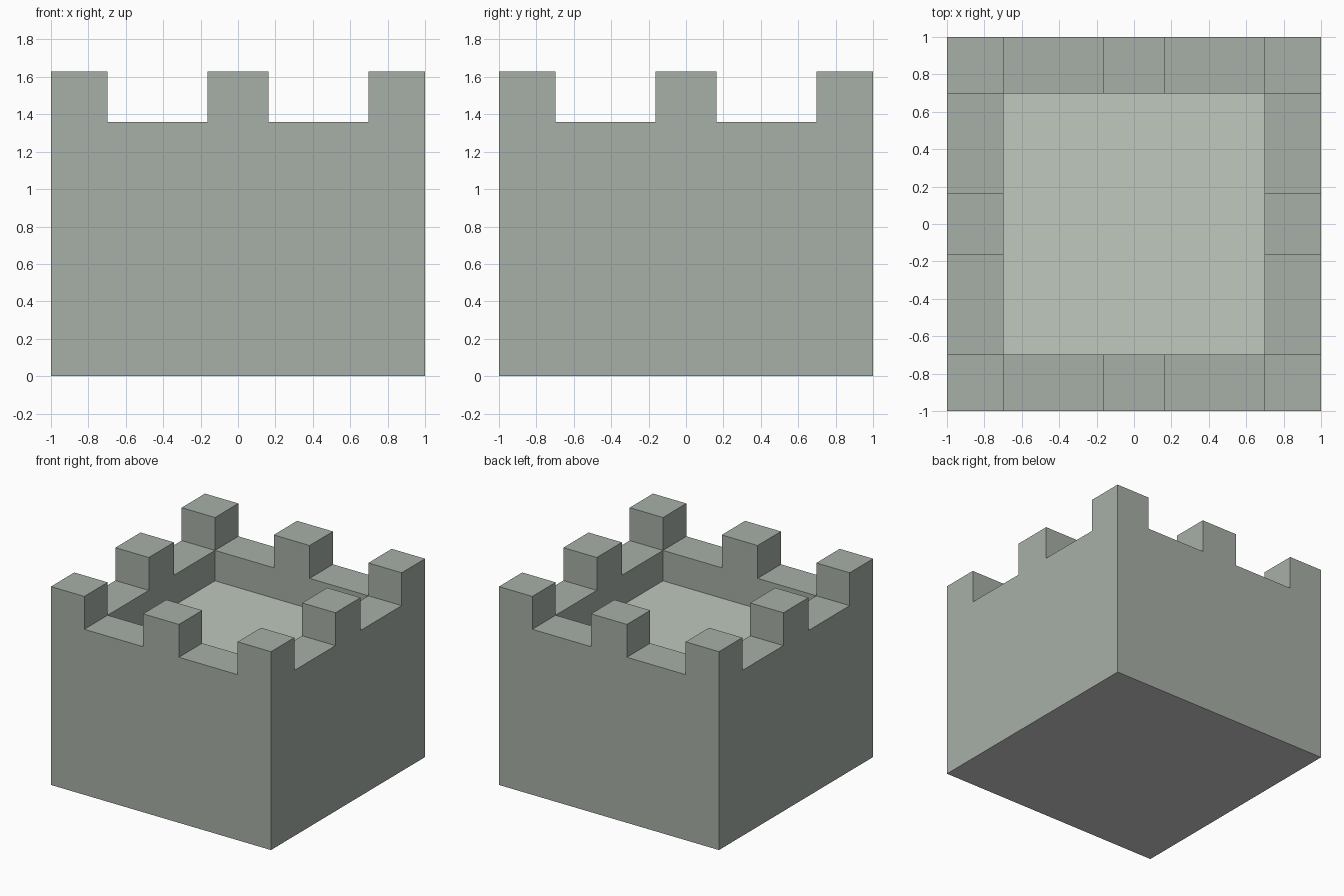
import bpy, bmesh, math

if "Cube" in bpy.data.objects:
    bpy.data.objects.remove(bpy.data.objects["Cube"])

HALF, INNER, MERLON = 1.0, 0.697, 0.163      # outer wall, inner wall, half merlon width
FLOOR_Z, WALL_Z, TOP_Z = 1.11, 1.36, 1.63


def material(name, rgb):
    m = bpy.data.materials.new(name)
    m.diffuse_color = (*rgb, 1)
    m.use_nodes = True
    m.node_tree.nodes["Principled BSDF"].inputs["Base Color"].default_value = m.diffuse_color
    return m


def add_object(name, bm, mats=()):
    mesh = bpy.data.meshes.new(name)
    bm.to_mesh(mesh)
    bm.free()
    for m in mats:
        mesh.materials.append(m)
    obj = bpy.data.objects.new(name, mesh)
    bpy.context.collection.objects.link(obj)
    return obj


def raise_faces(bm, faces, height):
    """Extrude a group of faces straight up; return the new top faces."""
    out = bmesh.ops.extrude_face_region(bm, geom=faces)["geom"]
    verts = [g for g in out if isinstance(g, bmesh.types.BMVert)]
    bmesh.ops.translate(bm, verts=verts, vec=(0, 0, height))
    bmesh.ops.delete(bm, geom=[f for f in faces if f.is_valid], context='FACES_ONLY')
    return [g for g in out if isinstance(g, bmesh.types.BMFace)]


def on_rim(f):
    c = f.calc_center_median()
    return max(abs(c.x), abs(c.y)) > INNER


def on_merlon(f):
    # corners and the middle of each side
    c = f.calc_center_median()
    a, b = sorted((abs(c.x), abs(c.y)))
    return b > INNER and (a < MERLON or a > INNER)


stone = material("stone", (0.39, 0.43, 0.39))
pale_stone = material("pale_stone", (0.52, 0.58, 0.51))

# Tower: plan grid, raised to floor, parapet and merlon heights
bm = bmesh.new()
lines = [-HALF, -INNER, -MERLON, MERLON, INNER, HALF]
v = [[bm.verts.new((x, y, 0)) for x in lines] for y in lines]
plan = [bm.faces.new((v[j][i], v[j][i + 1], v[j + 1][i + 1], v[j + 1][i]))
        for j in range(5) for i in range(5)]
tops = raise_faces(bm, plan, FLOOR_Z)
for f in tops:
    f.material_index = 0 if on_rim(f) else 1
rim = raise_faces(bm, [f for f in tops if on_rim(f)], WALL_Z - FLOOR_Z)
raise_faces(bm, [f for f in rim if on_merlon(f)], TOP_Z - WALL_Z)
for f in bm.faces:
    f.normal_update()
    if f.normal.z < 0.5:
        f.material_index = 0
bmesh.ops.delete(bm, geom=[e for e in bm.edges if not e.link_faces], context='EDGES')
bmesh.ops.recalc_face_normals(bm, faces=bm.faces)
bmesh.ops.dissolve_limit(bm, angle_limit=math.radians(1), verts=bm.verts,
                         edges=bm.edges, delimit={'MATERIAL'})
# dissolving can reverse nothing here, but keep the floor facing up
if any(f.normal.z < -0.5 for f in bm.faces):
    bmesh.ops.reverse_faces(bm, faces=bm.faces)
add_object("tower_walls", bm, (stone, pale_stone))

# Underside: plain grey plate closing the bottom
bm = bmesh.new()
bmesh.ops.create_grid(bm, x_segments=1, y_segments=1, size=HALF)
bmesh.ops.reverse_faces(bm, faces=bm.faces)
add_object("underside", bm)
